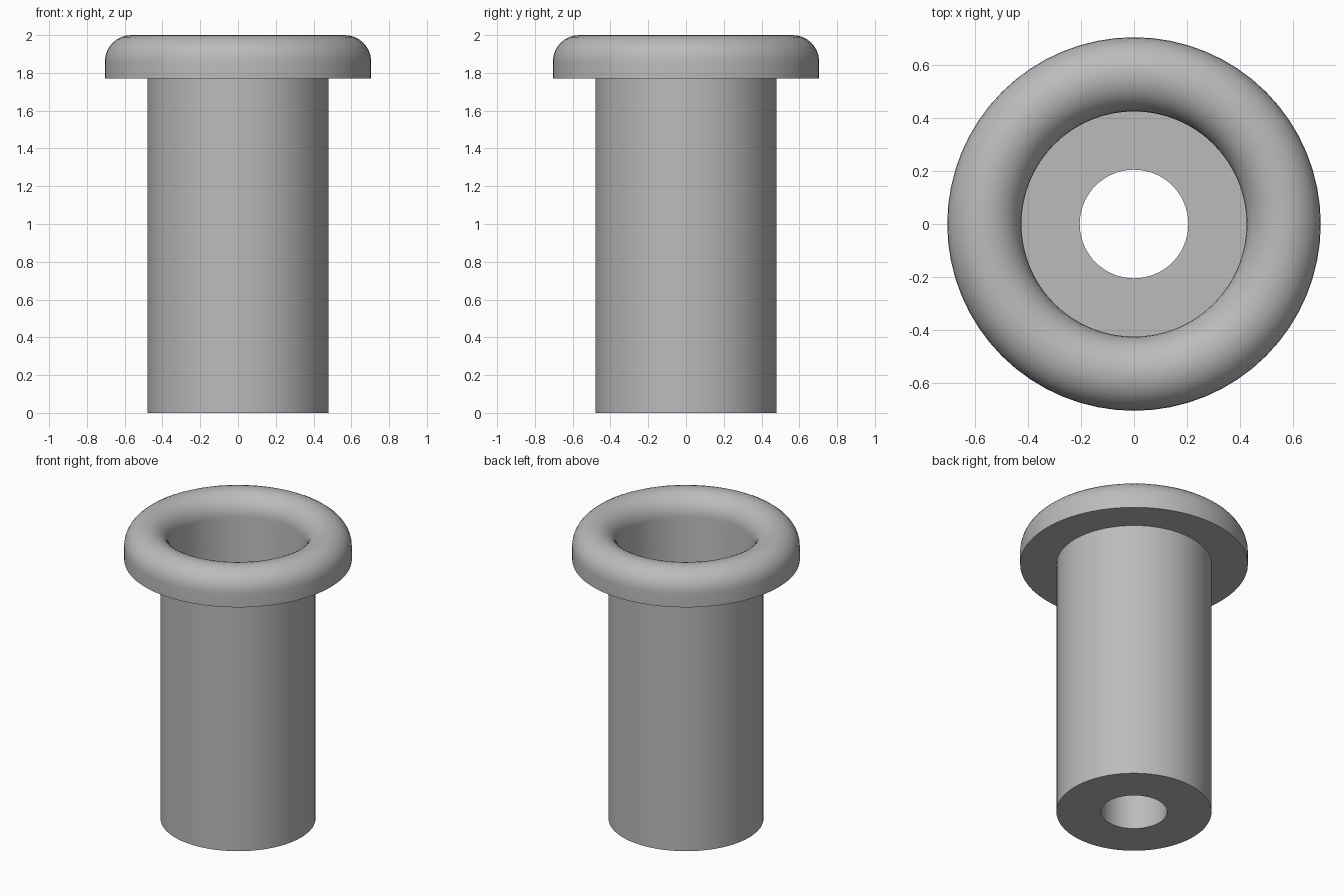
import bpy, bmesh, math

if "Cube" in bpy.data.objects:
    bpy.data.objects.remove(bpy.data.objects["Cube"])

SEGMENTS = 64

grey = bpy.data.materials.new("plain grey")
grey.diffuse_color = (0.5, 0.5, 0.5, 1)
grey.use_nodes = True
grey.node_tree.nodes["Principled BSDF"].inputs["Base Color"].default_value = grey.diffuse_color


def lathe(name, profile):
    """Spin a closed (radius, z) profile around the z axis."""
    bm = bmesh.new()
    rings = []
    for i in range(SEGMENTS):
        a = 2 * math.pi * i / SEGMENTS
        rings.append([bm.verts.new((r * math.cos(a), r * math.sin(a), z)) for r, z in profile])
    n = len(profile)
    for i in range(SEGMENTS):
        a, b = rings[i], rings[(i + 1) % SEGMENTS]
        for j in range(n):
            k = (j + 1) % n
            bm.faces.new((a[j], b[j], b[k], a[k]))
    bmesh.ops.recalc_face_normals(bm, faces=bm.faces)
    mesh = bpy.data.meshes.new(name)
    bm.to_mesh(mesh)
    bm.free()
    mesh.materials.append(grey)
    obj = bpy.data.objects.new(name, mesh)
    bpy.context.collection.objects.link(obj)
    bpy.context.view_layer.objects.active = obj
    obj.select_set(True)
    bpy.ops.object.shade_smooth_by_angle(angle=math.radians(30))
    obj.select_set(False)
    return obj


# Rounded rim: half circle from the outer wall over to the bore
R_IN, R_OUT = 0.425, 0.705
mid, rad = (R_IN + R_OUT) / 2, (R_OUT - R_IN) / 2
rim = [(mid + rad * math.cos(math.pi * i / 16),
        2 - rad + rad * math.sin(math.pi * i / 16)) for i in range(17)]

# Hollow sleeve: stepped bore, rolled flange, straight outer tube
FLOOR = 0.35
profile = [(0.205, 0), (0.48, 0), (0.48, 1.77), (R_OUT, 1.77)]
profile += rim
profile += [(R_IN, FLOOR), (0.205, FLOOR)]
lathe("flanged_sleeve", profile)
